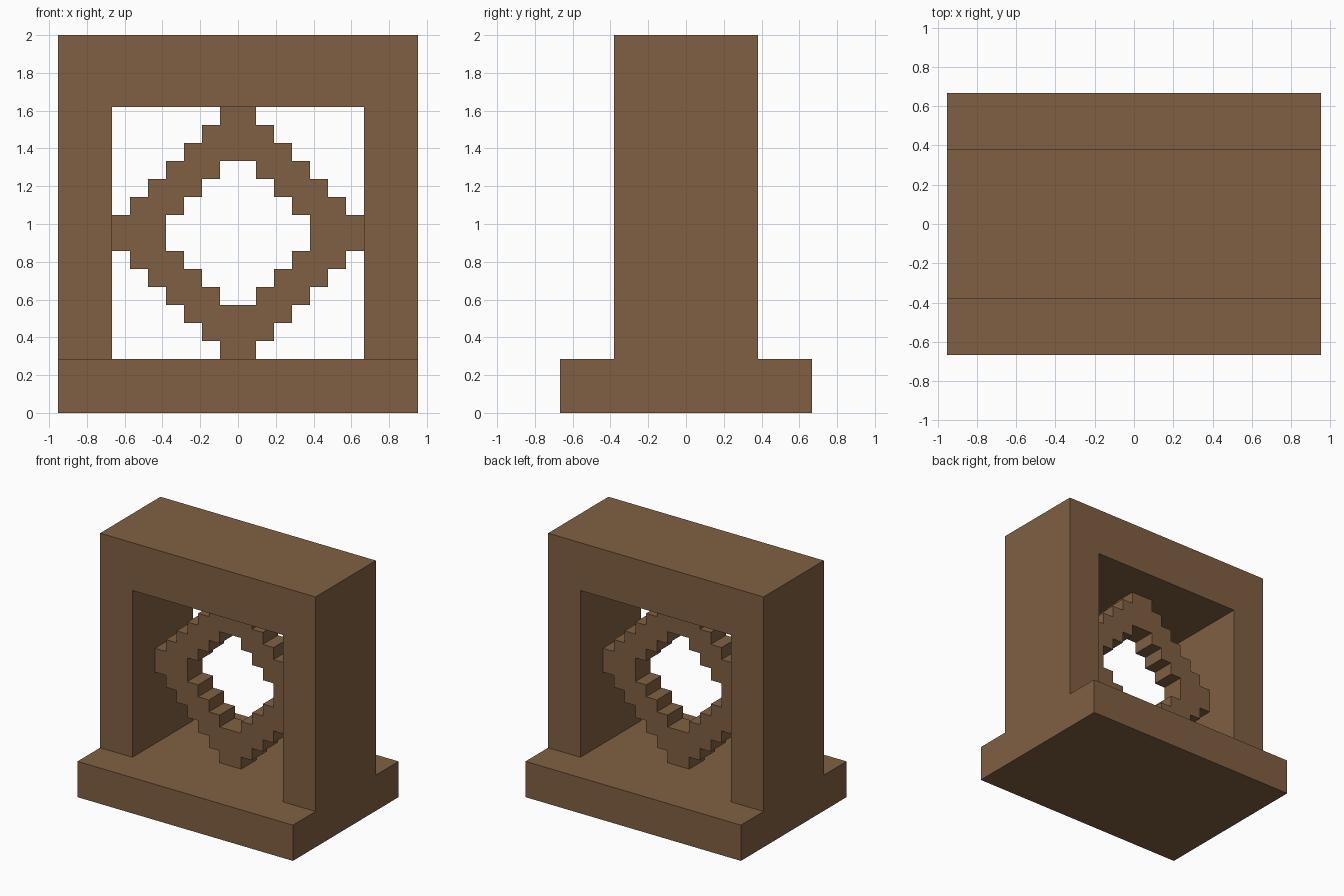
import bpy
import bmesh
from mathutils import Vector

if "Cube" in bpy.data.objects:
    bpy.data.objects.remove(bpy.data.objects["Cube"], do_unlink=True)

U = 2 / 21        # block unit: the model is 21 units tall
MID = 10          # height of the ring centre, in units

# Single wood colour
wood = bpy.data.materials.new("brown wood")
wood.use_nodes = True
colour = (0.216, 0.117, 0.054, 1)
wood.diffuse_color = colour
wood.node_tree.nodes["Principled BSDF"].inputs["Base Color"].default_value = colour


def mirrored_part(name, profile, half_depth):
    """Extrude a right-half (x, z) profile along y and mirror it across x."""
    bm = bmesh.new()
    face = bm.faces.new([bm.verts.new((x * U, -half_depth * U, z * U)) for x, z in profile])
    extruded = bmesh.ops.extrude_face_region(bm, geom=[face], use_keep_orig=True)["geom"]
    moved = [g for g in extruded if isinstance(g, bmesh.types.BMVert)]
    bmesh.ops.translate(bm, verts=moved, vec=Vector((0, 2 * half_depth * U, 0)))
    bmesh.ops.recalc_face_normals(bm, faces=bm.faces[:])
    # Open the seam so the mirrored halves join without an inner wall
    seam = [f for f in bm.faces if all(abs(v.co.x) < 1e-5 for v in f.verts)]
    bmesh.ops.delete(bm, geom=seam, context="FACES")
    mesh = bpy.data.meshes.new(name)
    bm.to_mesh(mesh)
    bm.free()
    mesh.materials.append(wood)
    obj = bpy.data.objects.new(name, mesh)
    bpy.context.collection.objects.link(obj)
    obj.modifiers.new("mirror", "MIRROR").use_clip = True
    return obj


def stair_diamond(radius):
    """Right half of a stepped diamond outline, from top to bottom."""
    upper = []
    for step in range(1, radius + 1):
        rise = radius + 1 - step
        upper += [(step, rise), (step, rise - 1)]
    upper.pop()   # the widest column runs straight through the middle
    lower = [(x, -z) for x, z in reversed(upper)]
    outline = [(0, radius)] + upper + lower + [(0, -radius)]
    return [(x, z + MID) for x, z in outline]


# Wide plinth
mirrored_part("base", [(0, 0), (10, 0), (10, 3), (0, 3)], 7)

# Posts and lintel in one arch
mirrored_part("frame", [(0, 17), (7, 17), (7, 3), (10, 3), (10, 21), (0, 21)], 4)

# Stepped diamond ring hung in the opening
mirrored_part("diamond_ring", stair_diamond(7) + stair_diamond(4)[::-1], 1)
